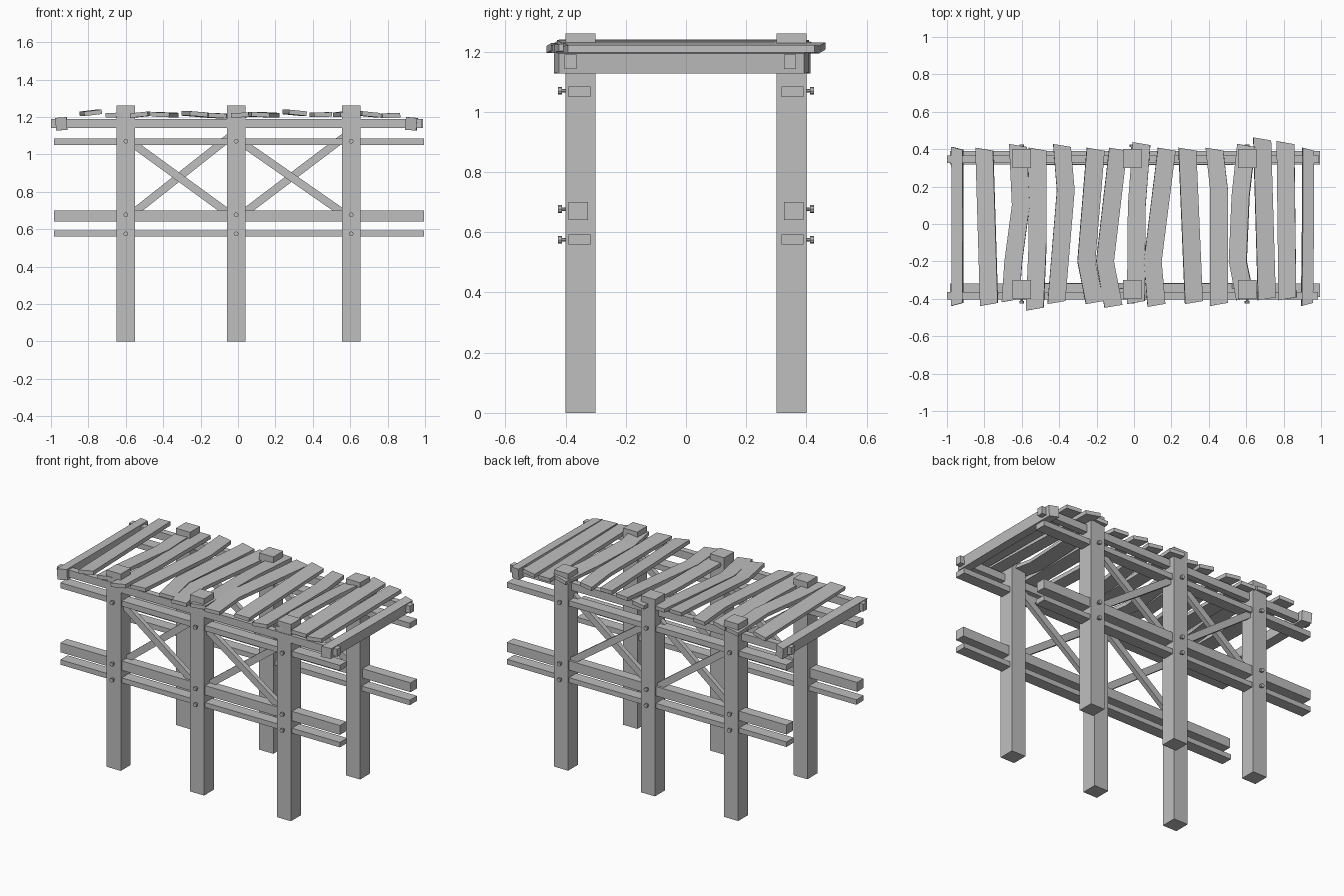
import bpy, bmesh, math
from mathutils import Vector, Matrix

cube = bpy.data.objects.get("Cube")
if cube:
    bpy.data.objects.remove(cube)

wood = bpy.data.materials.new("grey_wood")
wood.use_nodes = True
GREY = (0.52, 0.52, 0.52, 1)
wood.diffuse_color = GREY
wood.node_tree.nodes["Principled BSDF"].inputs["Base Color"].default_value = GREY


def finish(name, bm):
    bmesh.ops.recalc_face_normals(bm, faces=bm.faces)
    mesh = bpy.data.meshes.new(name)
    bm.to_mesh(mesh)
    bm.free()
    mesh.materials.append(wood)
    obj = bpy.data.objects.new(name, mesh)
    bpy.context.collection.objects.link(obj)
    return obj


def box(name, lo, hi):
    lo, hi = Vector(lo), Vector(hi)
    bm = bmesh.new()
    size = Matrix.Diagonal((*(hi - lo), 1))
    bmesh.ops.create_cube(bm, size=1, matrix=Matrix.Translation((lo + hi) / 2) @ size)
    return finish(name, bm)


def warped_board(name, path, width, thick, z, roll=0.0):
    """Board lofted through (x, y) points, rolled about its length."""
    bm = bmesh.new()
    c, s = math.cos(roll), math.sin(roll)
    rings = []
    for i, (x, y) in enumerate(path):
        ring = []
        for u, v in ((-1, -1), (1, -1), (1, 1), (-1, 1)):
            a, b = u * width / 2, v * thick / 2
            skew = 0.008 * u * (1 if i == 0 else -1 if i == len(path) - 1 else 0)
            ring.append(bm.verts.new((x + a * c - b * s, y + skew, z + a * s + b * c)))
        rings.append(ring)
    for r, q in zip(rings, rings[1:]):
        for k in range(4):
            n = (k + 1) % 4
            bm.faces.new((r[k], r[n], q[n], q[k]))
    bm.faces.new(rings[0])
    bm.faces.new(rings[-1])
    return finish(name, bm)


def brace(name, start, end, y):
    """Diagonal strut in the xz plane."""
    a, b = Vector((start[0], y, start[1])), Vector((end[0], y, end[1]))
    d = b - a
    m = (Matrix.Translation((a + b) / 2)
         @ Matrix.Rotation(-math.atan2(d.z, d.x), 4, 'Y')
         @ Matrix.Diagonal((d.length, 0.03, 0.042, 1)))
    bm = bmesh.new()
    bmesh.ops.create_cube(bm, size=1, matrix=m)
    return finish(name, bm)


def bolt(name, x, z, side):
    """Thin shank with a wider head, pointing outward."""
    bm = bmesh.new()
    for radius, near, far in ((0.006, 0.39, 0.415), (0.013, 0.412, 0.425)):
        m = (Matrix.Translation((x, side * (near + far) / 2, z))
             @ Matrix.Rotation(math.pi / 2, 4, 'X'))
        bmesh.ops.create_cone(bm, cap_ends=True, segments=8, radius1=radius,
                              radius2=radius, depth=far - near, matrix=m)
    return finish(name, bm)


POSTS = (-0.6, -0.01, 0.605)
RAILS = (("upper", 1.05, 1.085), ("middle", 0.64, 0.70), ("lower", 0.56, 0.592))

for label, side in (("front", -1), ("back", 1)):
    # Posts and their bolts
    for i, x in enumerate(POSTS):
        box(f"{label}_post_{i}", (x - 0.05, side * 0.35 - 0.05, 0),
            (x + 0.05, side * 0.35 + 0.05, 1.26))
        for j, z in enumerate((1.07, 0.677, 0.575)):
            bolt(f"{label}_bolt_{i}_{j}", x, z, side)
    # Horizontal rails
    for rail, z0, z1 in RAILS:
        inner = 0.325 if rail == "middle" else 0.317
        ys = sorted((side * inner, side * 0.39))
        box(f"{label}_{rail}_rail", (-0.985, ys[0], z0), (0.995, ys[1], z1))
    # Crossed braces in each bay
    for i, (x0, x1) in enumerate(zip(POSTS, POSTS[1:])):
        brace(f"{label}_brace_down_{i}", (x0 + 0.02, 1.07), (x1 - 0.02, 0.67), side * 0.36)
        brace(f"{label}_brace_up_{i}", (x0 + 0.02, 0.67), (x1, 1.12), side * 0.33)

# Deck stringers and end beams
box("front_stringer", (-1, -0.403, 1.142), (0.985, -0.363, 1.19))
box("back_stringer", (-1, 0.326, 1.142), (0.99, 0.366, 1.19))
warped_board("left_end_beam", [(-0.945, -0.43), (-0.943, 0), (-0.945, 0.405)],
             0.06, 0.068, 1.163, 0.08)
warped_board("right_end_beam", [(0.925, -0.43), (0.93, 0), (0.93, 0.4)],
             0.06, 0.068, 1.163, -0.08)

# Crooked deck planks: path, height, roll
PLANKS = (
    ([(-0.775, -0.43), (-0.80, 0.40)], 1.222, 0.12),
    ([(-0.66, -0.41), (-0.645, -0.2), (-0.605, 0.1), (-0.62, 0.42)], 1.21, 0.05),
    ([(-0.53, -0.455), (-0.515, -0.1), (-0.515, 0.40)], 1.212, 0.1),
    ([(-0.415, -0.42), (-0.365, 0.18), (-0.385, 0.42)], 1.212, -0.04),
    ([(-0.21, -0.42), (-0.255, -0.2), (-0.205, 0.40)], 1.215, -0.08),
    ([(-0.11, -0.44), (-0.155, -0.2), (-0.085, 0.40)], 1.207, -0.06),
    ([(0.01, -0.42), (0.015, 0.1), (0.04, 0.43)], 1.21, 0.03),
    ([(0.12, -0.435), (0.10, -0.2), (0.175, 0.40)], 1.212, -0.05),
    ([(0.32, -0.42), (0.285, 0.40)], 1.222, -0.1),
    ([(0.455, -0.43), (0.455, 0.18), (0.43, 0.40)], 1.212, 0.03),
    ([(0.595, -0.40), (0.555, -0.2), (0.57, 0.15), (0.60, 0.42)], 1.217, 0.12),
    ([(0.71, -0.40), (0.685, 0.455)], 1.214, -0.1),
    ([(0.82, -0.40), (0.81, 0.435)], 1.208, 0.04),
)
for i, (path, z, roll) in enumerate(PLANKS):
    warped_board(f"deck_plank_{i}", path, 0.095, 0.024, z, roll)
